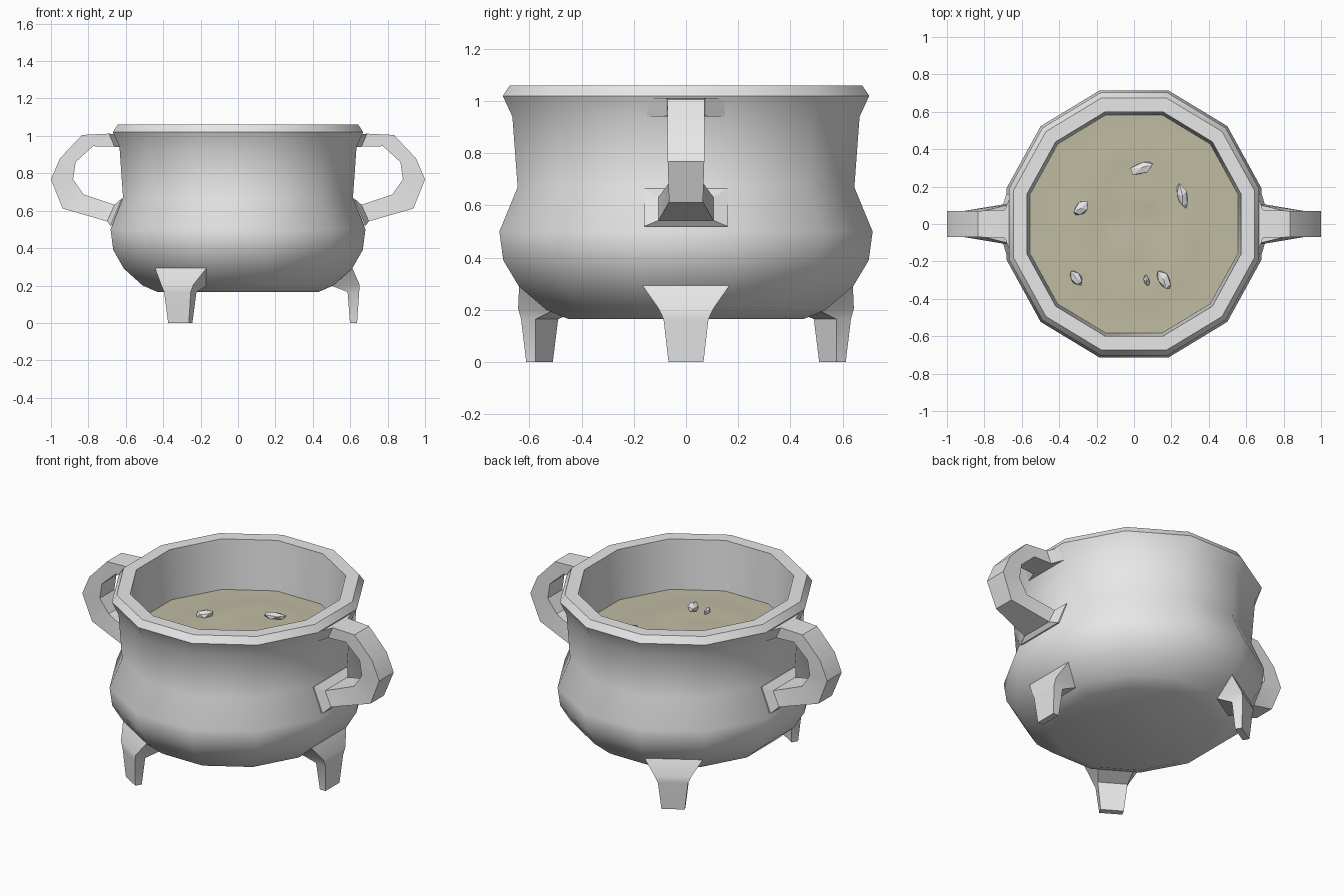
import bpy, bmesh, math, random
from mathutils import Vector, Matrix

if "Cube" in bpy.data.objects:
    bpy.data.objects.remove(bpy.data.objects["Cube"])

random.seed(4)
SIDES = 12
SX = 0.953                      # the pot is slightly narrower in x


def material(name, rgb):
    m = bpy.data.materials.new(name)
    m.diffuse_color = (*rgb, 1)
    m.use_nodes = True
    m.node_tree.nodes["Principled BSDF"].inputs["Base Color"].default_value = m.diffuse_color
    return m


METAL = material("pale grey metal", (0.8, 0.8, 0.8))
STEW = material("olive stew", (0.52, 0.495, 0.36))


def finish(bm, name, mat, angle):
    bmesh.ops.recalc_face_normals(bm, faces=bm.faces)
    me = bpy.data.meshes.new(name)
    bm.to_mesh(me)
    bm.free()
    ob = bpy.data.objects.new(name, me)
    bpy.context.collection.objects.link(ob)
    me.materials.append(mat)
    bpy.ops.object.select_all(action='DESELECT')
    ob.select_set(True)
    bpy.context.view_layer.objects.active = ob
    bpy.ops.object.shade_smooth_by_angle(angle=math.radians(angle))
    return ob


def bridge(bm, rings):
    """Join successive closed rings of vertices with quads."""
    for a, b in zip(rings, rings[1:]):
        n = len(a)
        for i in range(n):
            j = (i + 1) % n
            bm.faces.new((a[i], a[j], b[j], b[i]))


def polygon_ring(bm, apothem, height):
    r = apothem / math.cos(math.pi / SIDES)
    ring = []
    for i in range(SIDES):
        t = 2 * math.pi * (i + 0.5) / SIDES
        x, y = r * math.cos(t) * SX, r * math.sin(t)
        ring.append(bm.verts.new((x, y, height(x, y))))
    return ring


# Pot body: outer wall, rim and inner wall
profile = [(0.45, 0.165), (0.535, 0.20), (0.64, 0.29), (0.70, 0.39), (0.715, 0.50),
           (0.645, 0.67), (0.665, 0.94), (0.702, 1.02), (0.675, 1.06),
           (0.60, 1.06), (0.582, 0.72)]
bm = bmesh.new()
rings = [polygon_ring(bm, r, lambda x, y, z=z: z) for r, z in profile]
bridge(bm, rings)
bm.faces.new(rings[0])
finish(bm, "pot_body", METAL, 40)


# Stew surface with soft ripples
def stew_height(x, y):
    z = 0.76
    for cx, cy in ((0, 0.1), (0, -0.08)):
        d = math.hypot(x - cx, y - cy)
        z += 0.008 * math.cos(d * 20) * max(0, 1 - d / 0.55)
    return z


bm = bmesh.new()
rings = [polygon_ring(bm, 0.586 * k / 10, stew_height) for k in range(10, 0, -1)]
bridge(bm, rings)
bm.faces.new(rings[-1])
finish(bm, "stew_surface", STEW, 60)

# Chunks floating in the stew: x, y, length, width, turn in degrees
chunks = [(0.04, 0.30, 0.15, 0.07, 20), (0.26, 0.15, 0.15, 0.06, 105),
          (-0.28, 0.085, 0.11, 0.07, 50), (-0.31, -0.29, 0.10, 0.065, 125),
          (0.16, -0.30, 0.13, 0.07, 125), (0.068, -0.30, 0.07, 0.035, 110)]
bm = bmesh.new()
for x, y, length, width, turn in chunks:
    m = (Matrix.Translation((x, y, stew_height(x, y) + 0.008))
         @ Matrix.Rotation(math.radians(turn), 4, 'Z')
         @ Matrix.Diagonal((length / 2, width / 2, 0.025, 1)))
    new = bmesh.ops.create_icosphere(bm, subdivisions=1, radius=1)['verts']
    for v in new:
        v.co = m @ (v.co * random.uniform(0.8, 1.1))
finish(bm, "stew_chunks", METAL, 20)

# Side handles: outer x, outer z, inner x, inner z, half width
handle = [(0.62, 1.01, 0.60, 0.94, 0.15), (0.662, 1.01, 0.634, 0.94, 0.15),
          (0.69, 1.012, 0.66, 0.942, 0.075), (0.834, 1.005, 0.775, 0.945, 0.07),
          (0.952, 0.88, 0.868, 0.86, 0.07), (1.0, 0.768, 0.882, 0.768, 0.07),
          (0.938, 0.612, 0.825, 0.687, 0.065), (0.70, 0.543, 0.66, 0.632, 0.105),
          (0.682, 0.52, 0.622, 0.665, 0.16), (0.62, 0.52, 0.60, 0.66, 0.16)]
for side, name in ((1, "right_handle"), (-1, "left_handle")):
    bm = bmesh.new()
    rings = [[bm.verts.new((side * x, y, z)) for x, y, z in
              ((xo, -w, zo), (xo, w, zo), (xi, w, zi), (xi, -w, zi))]
             for xo, zo, xi, zi, w in handle]
    bridge(bm, rings)
    bm.faces.new(rings[0])
    bm.faces.new(rings[-1])
    finish(bm, name, METAL, 30)

# Three tapered legs: height, inner radius, outer radius, half width
leg = [(0.0, 0.628, 0.668, 0.067), (0.165, 0.615, 0.68, 0.086), (0.205, 0.51, 0.682, 0.105),
       (0.295, 0.52, 0.641, 0.168)]
for k, name in enumerate(("right_leg", "back_leg", "front_leg")):
    bm = bmesh.new()
    rot = Matrix.Diagonal((SX, 1, 1)) @ Matrix.Rotation(2 * math.pi * k / 3, 3, 'Z')
    rings = [[bm.verts.new(rot @ Vector((x, y, z))) for x, y in
              ((a, -w), (b, -w), (b, w), (a, w))] for z, a, b, w in leg]
    bridge(bm, rings)
    bm.faces.new(rings[0])
    bm.faces.new(rings[-1])
    finish(bm, name, METAL, 30)
